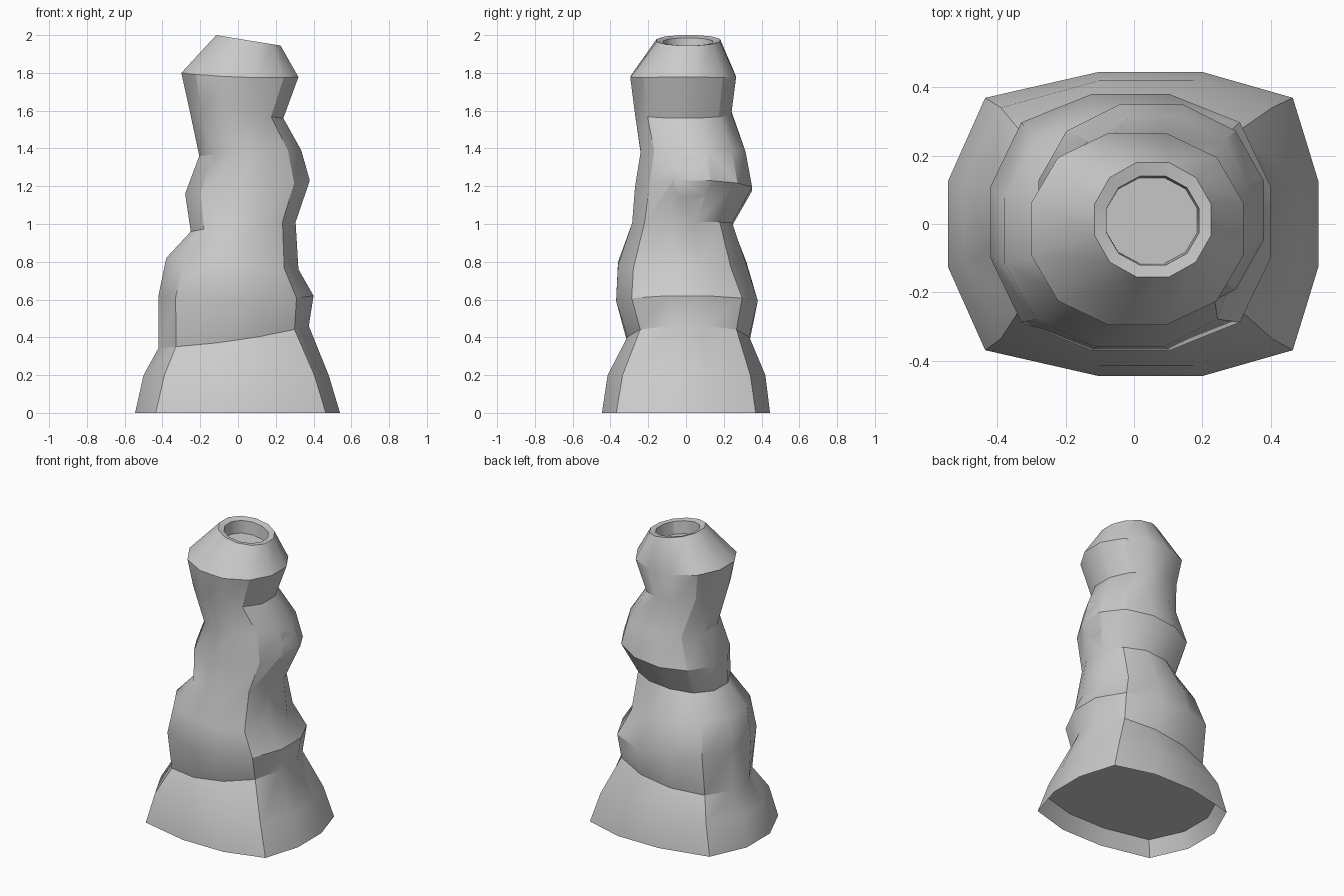
import bpy, bmesh, math

if "Cube" in bpy.data.objects:
    bpy.data.objects.remove(bpy.data.objects["Cube"])

SIDES = 12
# Rings: x left, x right, y front, y back, z left, z middle, z right, corner fullness, x shift of front/back
RINGS = [
    (-0.545, 0.54, -0.445, 0.445, 0.00, 0.00, 0.00, 0.83, 0.055),
    (-0.50, 0.48, -0.415, 0.42, 0.20, 0.20, 0.20, 0.81, 0.05),
    (-0.42, 0.375, -0.31, 0.335, 0.345, 0.385, 0.46, 0.79, 0.02),
    (-0.42, 0.40, -0.37, 0.38, 0.625, 0.59, 0.62, 0.78, 0.0),
    (-0.38, 0.32, -0.36, 0.32, 0.82, 0.79, 0.76, 0.76, 0.02),
    (-0.25, 0.305, -0.285, 0.245, 0.96, 1.00, 1.01, 0.75, 0.0),
    (-0.28, 0.38, -0.27, 0.35, 1.16, 1.185, 1.23, 0.75, 0.0),
    (-0.205, 0.335, -0.24, 0.315, 1.36, 1.38, 1.39, 0.74, 0.0),
    (-0.26, 0.24, -0.27, 0.24, 1.62, 1.59, 1.56, 0.74, 0.0),
    (-0.30, 0.32, -0.295, 0.265, 1.80, 1.777, 1.778, 0.75, 0.0),
    (-0.115, 0.225, -0.155, 0.18, 2.00, 1.972, 1.945, 0.74, 0.0),
    # mouth at the top: inner rim, then recessed floor
    (-0.08, 0.19, -0.12, 0.14, 1.985, 1.965, 1.945, 0.74, 0.0),
    (-0.08, 0.185, -0.115, 0.135, 1.90, 1.88, 1.86, 0.74, 0.0),
]
# hollow under the foot
UNDER = (-0.50, 0.495, -0.40, 0.40, 0.10, 0.10, 0.10, 0.83, 0.05)


def add_ring(bm, x0, x1, y0, y1, zl, zm, zr, full, shift):
    """Twelve-sided, squared-off, tilted ring."""
    verts = []
    for i in range(SIDES):
        a = math.radians(15 + 30 * i)
        c, s = math.cos(a), math.sin(a)

        def unit(v):
            m = abs(v)
            return math.copysign(1.0 if m > 0.9 else full if m > 0.5 else 0.28, v)

        u, v = unit(c), unit(s)
        x = (x0 + x1) / 2 + u * (x1 - x0) / 2 + shift * (1 - u * u)
        y = (y0 + y1) / 2 + v * (y1 - y0) / 2
        z = zm + u * (zr - zl) / 2 + u * u * ((zl + zr) / 2 - zm)
        verts.append(bm.verts.new((x, y, z)))
    return verts


def to_object(name, bm):
    bmesh.ops.recalc_face_normals(bm, faces=bm.faces)
    mesh = bpy.data.meshes.new(name)
    bm.to_mesh(mesh)
    bm.free()
    obj = bpy.data.objects.new(name, mesh)
    bpy.context.collection.objects.link(obj)
    return obj


# Tower body lofted through the rings
bm = bmesh.new()
loops = [add_ring(bm, *r) for r in [UNDER] + RINGS]
for a, b in zip(loops, loops[1:]):
    for i in range(SIDES):
        j = (i + 1) % SIDES
        bm.faces.new((a[i], a[j], b[j], b[i]))
bm.faces.new(loops[0])
bm.faces.new(loops[-1])
tower = to_object("tower_body", bm)

# Faceted dent in the right side
bm = bmesh.new()
bmesh.ops.create_uvsphere(bm, u_segments=8, v_segments=8, radius=1)
for v in bm.verts:
    x, y, z = v.co
    v.co = (0.425 + 0.105 * z, 0.03 + 0.125 * y, 1.225 + 0.195 * x)
cutter = to_object("dent_cutter", bm)
cutter.hide_render = True
cutter.display_type = 'WIRE'

mod = tower.modifiers.new("dent", 'BOOLEAN')
mod.operation = 'DIFFERENCE'
mod.solver = 'EXACT'
mod.object = cutter
bpy.context.view_layer.objects.active = tower
tower.select_set(True)
bpy.ops.object.modifier_apply(modifier=mod.name)
bpy.data.objects.remove(cutter, do_unlink=True)

bpy.ops.object.shade_smooth_by_angle(angle=math.radians(31))
